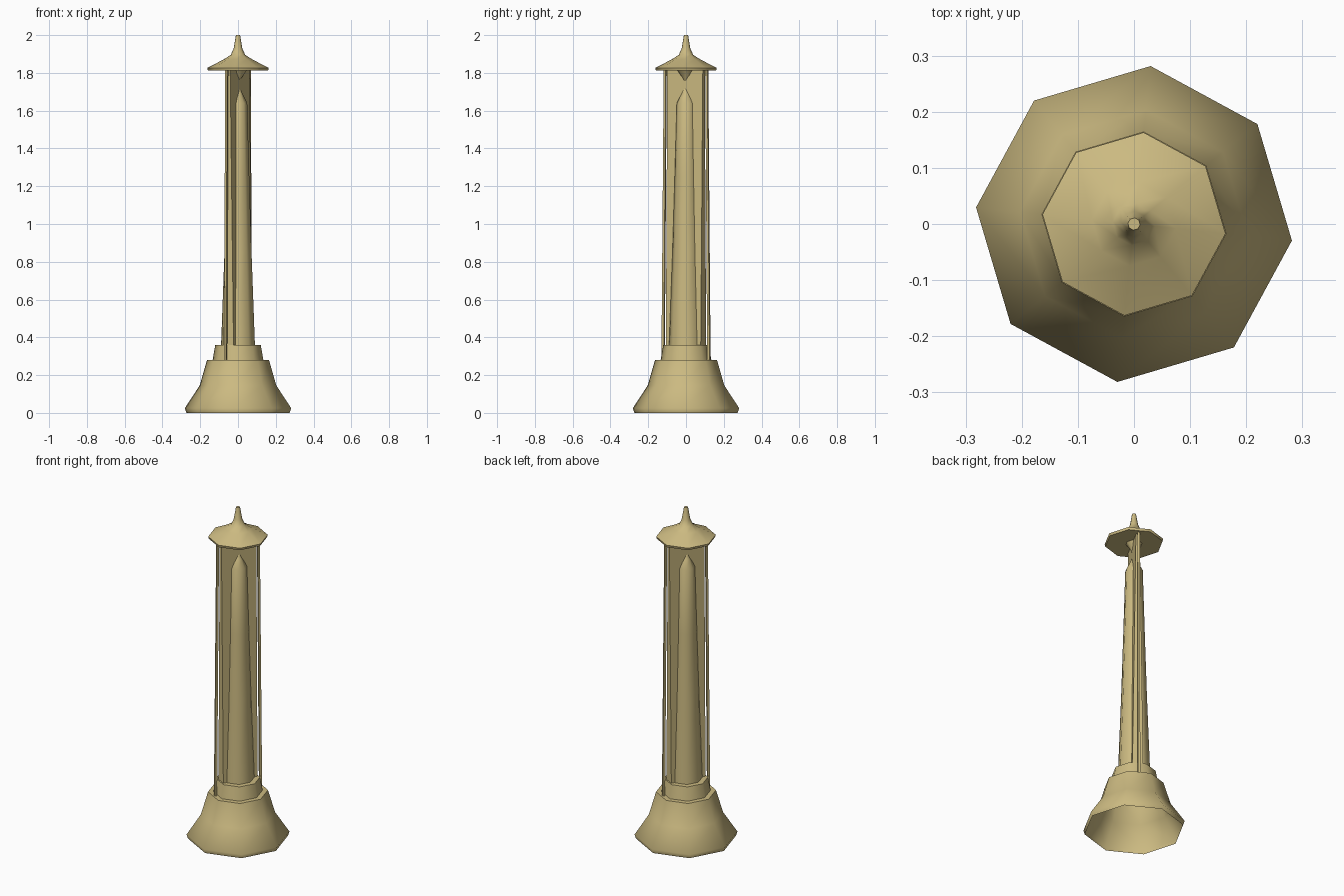
import bpy, math
from mathutils import Vector

if "Cube" in bpy.data.objects:
    bpy.data.objects.remove(bpy.data.objects["Cube"])

PHASE = math.radians(-6)             # twist of every octagon
FIN = math.radians(61.5)             # direction of the fin and rods
U = Vector((math.cos(FIN), math.sin(FIN), 0))
N = Vector((math.sin(FIN), -math.cos(FIN), 0))

brass = bpy.data.materials.new("brass")
brass.diffuse_color = (0.60, 0.49, 0.22, 1)
brass.use_nodes = True
brass.node_tree.nodes["Principled BSDF"].inputs["Base Color"].default_value = brass.diffuse_color


def make(name, verts, faces, smooth=True):
    me = bpy.data.meshes.new(name)
    me.from_pydata([tuple(v) for v in verts], [], faces)
    me.materials.append(brass)
    ob = bpy.data.objects.new(name, me)
    bpy.context.collection.objects.link(ob)
    if smooth:
        bpy.ops.object.select_all(action='DESELECT')
        ob.select_set(True)
        bpy.context.view_layer.objects.active = ob
        bpy.ops.object.shade_smooth_by_angle(angle=math.radians(50))
    return ob


def lathe(name, profile, sides=8, bottom=True, top=True):
    """Stack of regular rings from (radius, z) pairs, bottom to top."""
    verts, faces = [], []
    for r, z in profile:
        for i in range(sides):
            a = PHASE + i * math.tau / sides
            verts.append((r * math.cos(a), r * math.sin(a), z))
    for k in range(len(profile) - 1):
        for i in range(sides):
            j = (i + 1) % sides
            a, b = k * sides, (k + 1) * sides
            faces.append((a + i, a + j, b + j, b + i))
    if bottom:
        faces.append(tuple(reversed(range(sides))))
    if top:
        n = len(verts) - sides
        faces.append(tuple(range(n, n + sides)))
    return make(name, verts, faces)


def bar(name, lower, upper):
    """Tapered box; each end is (centre along U, half length, half thickness, z)."""
    verts = []
    for c, l, t, z in (lower, upper):
        for su, sn in ((-1, 1), (-1, -1), (1, -1), (1, 1)):
            verts.append(U * (c + su * l) + N * (sn * t) + Vector((0, 0, z)))
    faces = [(0, 1, 2, 3), (7, 6, 5, 4)]
    faces += [(i, i + 4, (i + 1) % 4 + 4, (i + 1) % 4) for i in range(4)]
    ob = make(name, verts, [tuple(reversed(f)) for f in faces], False)
    return ob


# Flared hollow foot with a ledge
lathe("foot", [(0.275, 0), (0.283, 0.025), (0.204, 0.145), (0.165, 0.28),
               (0.135, 0.28)], bottom=False, top=False)
# Collar on the foot
lathe("collar", [(0.135, 0.28), (0.121, 0.36)], bottom=False)
# Tapered pillar with a pointed tip
lathe("pillar", [(0.09, 0.36), (0.072, 0.85), (0.060, 1.25), (0.049, 1.64),
                 (0.024, 1.69), (0.001, 1.745)], bottom=False)
# Thin fin passing through the pillar
bar("fin", (0, 0.105, 0.03, 0.36), (0, 0.107, 0.011, 1.812))
# Two slender rods beside the fin
for s, side in ((-1, "front"), (1, "back")):
    bar(side + "_rod", (s * 0.138, 0.007, 0.006, 0.28),
        (s * 0.125, 0.006, 0.006, 1.812))
# Inverted point under the roof
lathe("hanging_point", [(0.001, 1.735), (0.020, 1.775), (0.045, 1.812)], top=False)
# Roof with drawn-out spire
lathe("roof", [(0.160, 1.812), (0.164, 1.826), (0.075, 1.872), (0.038, 1.896),
               (0.023, 1.93), (0.013, 1.99), (0.011, 2.0)])
